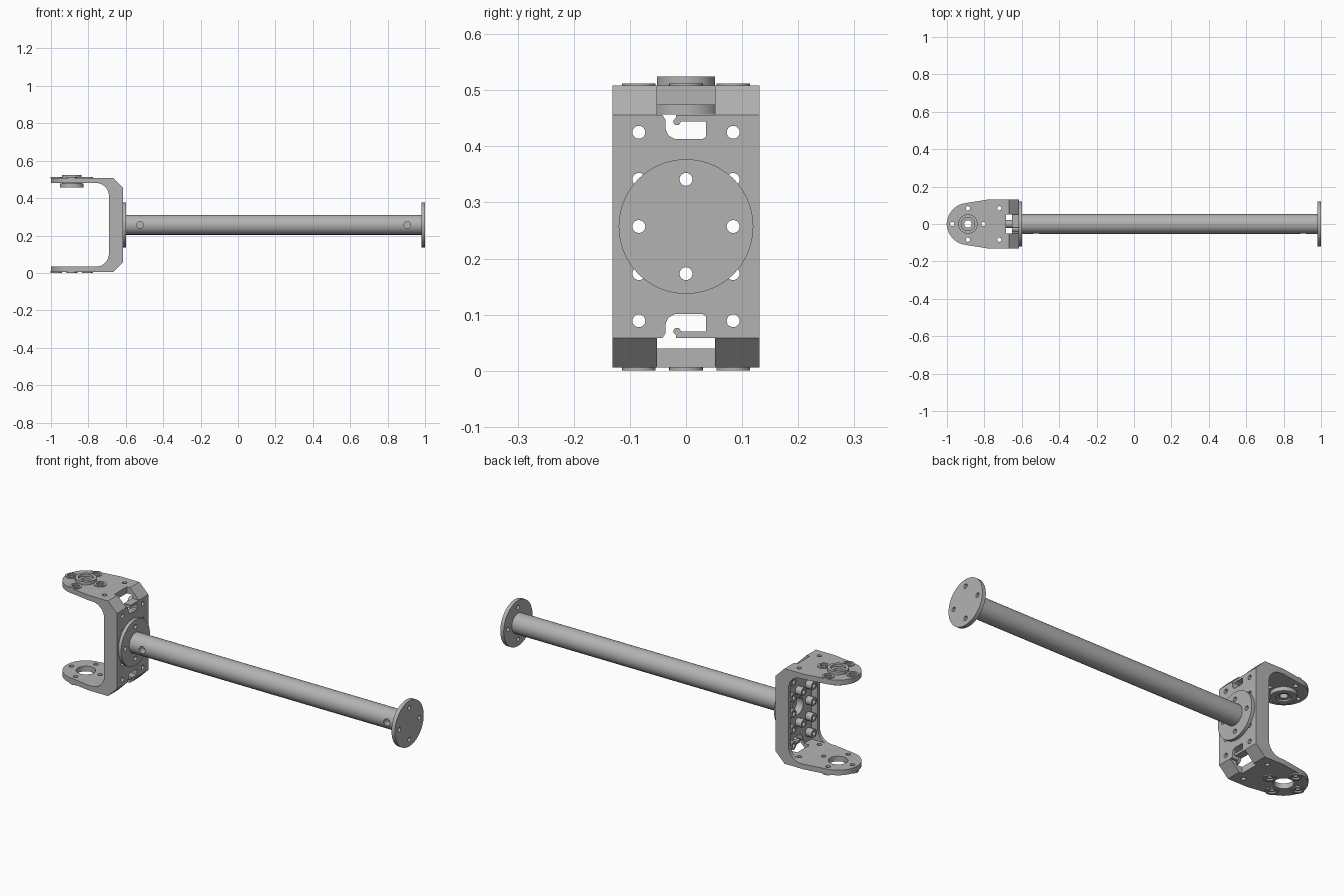
import bpy, bmesh
from math import sin, cos, pi, radians
from mathutils import Vector

default = bpy.data.objects.get("Cube")
if default:
    bpy.data.objects.remove(default, do_unlink=True)

metal = bpy.data.materials.new("grey metal")
metal.use_nodes = True
grey = (0.45, 0.45, 0.45, 1)
metal.diffuse_color = grey
metal.node_tree.nodes["Principled BSDF"].inputs["Base Color"].default_value = grey

MID = 0.257        # height of the tube axis
PIVOT = -0.888     # x of the fork pivot
PITCH = 0.084      # hole spacing
PLACE = {"x": lambda a, b, t: (t, a, b),
         "y": lambda a, b, t: (a, t, b),
         "z": lambda a, b, t: (a, b, t)}


def prism(name, points, axis, lo, hi):
    """Extrude a flat outline along an axis."""
    bm = bmesh.new()
    ends = [[bm.verts.new(PLACE[axis](a, b, t)) for a, b in points] for t in (lo, hi)]
    bm.faces.new(ends[0])
    bm.faces.new(ends[1])
    n = len(points)
    for i in range(n):
        j = (i + 1) % n
        bm.faces.new((ends[0][i], ends[0][j], ends[1][j], ends[1][i]))
    bmesh.ops.recalc_face_normals(bm, faces=bm.faces)
    mesh = bpy.data.meshes.new(name)
    bm.to_mesh(mesh)
    bm.free()
    mesh.materials.append(metal)
    obj = bpy.data.objects.new(name, mesh)
    bpy.context.collection.objects.link(obj)
    return obj


def arc(a, b, r, start, end, n):
    return [(a + r * cos(radians(start + (end - start) * i / n)),
             b + r * sin(radians(start + (end - start) * i / n))) for i in range(n + 1)]


def disc(name, axis, a, b, r, lo, hi, n=32):
    return prism(name, arc(a, b, r, 0, 360, n)[:-1], axis, lo, hi)


def box(name, x0, x1, y0, y1, z0, z1):
    return prism(name, [(x0, y0), (x1, y0), (x1, y1), (x0, y1)], "z", z0, z1)


def combine(obj, tool, how="DIFFERENCE"):
    """Apply a boolean and discard the tool."""
    mod = obj.modifiers.new("shape", "BOOLEAN")
    mod.operation, mod.solver, mod.object = how, "EXACT", tool
    with bpy.context.temp_override(object=obj, active_object=obj, selected_objects=[obj]):
        bpy.ops.object.modifier_apply(modifier=mod.name)
    bpy.data.objects.remove(tool, do_unlink=True)


def drill(obj, axis, a, b, r, lo, hi, n=20):
    combine(obj, disc("drill", axis, a, b, r, lo, hi, n))


# Fork bracket: C-shaped side profile trimmed to a rounded nose
upper = [(-0.615, 0.456), (-0.667, 0.508), (-1.02, 0.508), (-1.02, 0.481)]
upper += arc(-0.76, 0.411, 0.07, 90, 0, 8)
lower = [(x, 2 * MID - z) for x, z in reversed(upper)]
bracket = prism("fork_bracket", upper + lower, "y", -0.131, 0.131)
outline = [(-0.6, 0.14), (-0.6, -0.14), (-0.78, -0.14), (-0.78, -0.131)]
outline += list(reversed(arc(PIVOT, 0, 0.112, 100, 260, 28)))
outline += [(-0.78, 0.131), (-0.78, 0.14)]
combine(bracket, prism("trim", outline, "z", -0.1, 0.7), "INTERSECT")

# Inner pocket with raised bosses around the holes
combine(bracket, box("pocket", -0.77, -0.653, -0.112, 0.112, 0.04, 2 * MID - 0.04))
web_holes = [(s * PITCH, MID + k * PITCH) for s in (-1, 1) for k in (-2, -1, 0, 1, 2)]
web_holes += [(0, MID + PITCH), (0, MID - PITCH)]
for y, z in web_holes:
    combine(bracket, disc("boss", "x", y, z, 0.022, -0.688, -0.64, 24), "UNION")
for y, z in web_holes:
    drill(bracket, "x", y, z, 0.0115, -0.75, -0.6)
drill(bracket, "x", 0, MID, 0.045, -0.75, -0.6, 32)

# Corner notches and hooked cable slots, mirrored top and bottom
hook = [(-0.044, 0.055), (-0.037, 0.066), (-0.036, 0.085), (-0.031, 0.095), (-0.02, 0.101),
        (0.03, 0.101), (0.036, 0.096), (0.036, 0.07), (-0.018, 0.07), (-0.018, 0.055)]
for side in (1, -1):
    def flip(z):
        return MID + side * (z - MID)
    z0, z1 = sorted((flip(-0.1), flip(0.058)))
    combine(bracket, box("notch", -0.685, -0.6, -0.052, 0.052, z0, z1))
    combine(bracket, prism("slot", [(y, flip(z)) for y, z in hook], "x", -0.72, -0.6))
    disc("hook_tip", "x", -0.016, flip(0.07), 0.0065, -0.653, -0.615, 16)

# Fork arm holes
bolts = [(PIVOT + PITCH * cos(i * pi / 2), PITCH * sin(i * pi / 2)) for i in range(4)]
for x, y in bolts + [(-0.72, PITCH), (-0.72, -PITCH)]:
    drill(bracket, "z", x, y, 0.0115, -0.1, 0.7)
drill(bracket, "z", PIVOT, 0, 0.047, -0.1, 0.7, 32)

# Bolt collars on the outer faces of both arms
for label, lo, hi in (("upper", 0.505, 0.512), ("lower", 0, 0.009)):
    for x, y in bolts:
        combine(bracket, disc("seat", "z", x, y, 0.024, lo, hi, 24))
        collar = disc(label + "_bolt_collar", "z", x, y, 0.03, lo, hi, 28)
        drill(collar, "z", x, y, 0.019, -0.1, 0.7)

# Pivot bearing through the upper arm
bearing = disc("pivot_bearing", "z", PIVOT, 0, 0.052, 0.46, 0.524, 40)
combine(bearing, disc("flange", "z", PIVOT, 0, 0.063, 0.457, 0.478, 40), "UNION")
drill(bearing, "z", PIVOT, 0, 0.036, 0.512, 0.6, 32)
drill(bearing, "z", PIVOT, 0, 0.036, 0.4, 0.465, 32)
drill(bearing, "z", PIVOT, 0, 0.02, 0.4, 0.6, 24)

# Tube with a pin hole near each end
tube = disc("tube", "x", 0, MID, 0.053, -0.605, 0.985, 48)
for x in (-0.523, 0.905):
    drill(tube, "y", x, MID, 0.018, -0.1, -0.015, 24)

# End flanges
for label, lo, hi in (("inner", -0.615, -0.598), ("outer", 0.98, 1.0)):
    flange = disc(label + "_flange", "x", 0, MID, 0.12, lo, hi, 64)
    for i in range(4):
        drill(flange, "x", PITCH * cos(i * pi / 2), MID + PITCH * sin(i * pi / 2),
              0.0115, lo - 0.05, hi + 0.05)

# Smooth the round walls and keep edges crisp
bpy.ops.object.select_all(action="DESELECT")
for obj in bpy.context.collection.objects:
    if obj.type == "MESH" and metal.name in obj.data.materials:
        obj.select_set(True)
        bpy.context.view_layer.objects.active = obj
bpy.ops.object.shade_smooth_by_angle(angle=radians(30))
